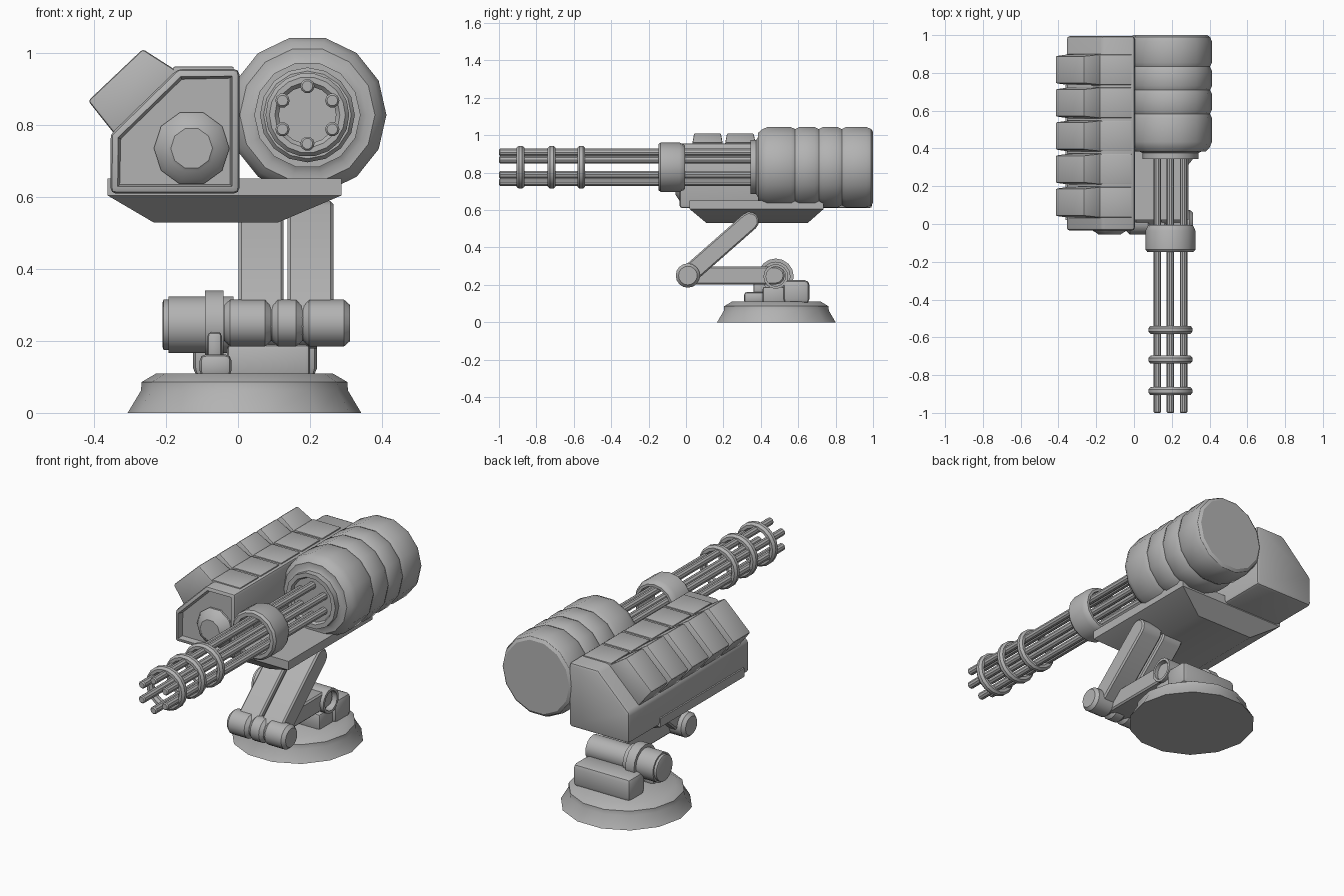
import bpy, bmesh, math
from mathutils import Vector

if "Cube" in bpy.data.objects:
    bpy.data.objects.remove(bpy.data.objects["Cube"])

GREY = bpy.data.materials.new("matte_grey")
GREY.diffuse_color = (0.45, 0.45, 0.45, 1)
GREY.use_nodes = True
GREY.node_tree.nodes["Principled BSDF"].inputs["Base Color"].default_value = GREY.diffuse_color


def finish(name, bm):
    bmesh.ops.recalc_face_normals(bm, faces=bm.faces)
    me = bpy.data.meshes.new(name)
    bm.to_mesh(me)
    bm.free()
    ob = bpy.data.objects.new(name, me)
    bpy.context.collection.objects.link(ob)
    me.materials.append(GREY)
    bpy.ops.object.select_all(action='DESELECT')
    ob.select_set(True)
    bpy.context.view_layer.objects.active = ob
    bpy.ops.object.shade_smooth_by_angle(angle=math.radians(32))
    return ob


def lathe(name, axis, centre, profile, n=14, closed=False):
    """Spin (distance along axis, radius) points around an axis."""
    bm = bmesh.new()
    rings = []
    for t, r in profile:
        ring = []
        for i in range(n):
            a = math.tau * i / n
            u, v = centre[0] + r * math.cos(a), centre[1] + r * math.sin(a)
            ring.append(bm.verts.new({'x': (t, u, v), 'y': (u, t, v), 'z': (u, v, t)}[axis]))
        rings.append(ring)
    pairs = list(zip(rings, rings[1:]))
    if closed:
        pairs.append((rings[-1], rings[0]))
    else:
        bm.faces.new(rings[0])
        bm.faces.new(rings[-1])
    for a, b in pairs:
        for i in range(n):
            j = (i + 1) % n
            bm.faces.new((a[i], a[j], b[j], b[i]))
    return finish(name, bm)


def prism_bm(profile, axis, lo, hi, bevel=0.0, segments=2):
    """Extrude a 2D outline along x or y, with rounded edges."""
    bm = bmesh.new()
    ends = [[bm.verts.new((t, u, v) if axis == 'x' else (u, t, v)) for u, v in profile]
            for t in (lo, hi)]
    for e in ends:
        bm.faces.new(e)
    n = len(profile)
    for i in range(n):
        j = (i + 1) % n
        bm.faces.new((ends[0][i], ends[0][j], ends[1][j], ends[1][i]))
    bmesh.ops.recalc_face_normals(bm, faces=bm.faces)
    if bevel:
        edges = [e for e in bm.edges if e.calc_face_angle() > 0.6]
        bmesh.ops.bevel(bm, geom=edges, offset=bevel, segments=segments,
                        profile=0.5, affect='EDGES')
    return bm


def box(name, x, y, z, bevel=0.012):
    rect = [(x[0], z[0]), (x[1], z[0]), (x[1], z[1]), (x[0], z[1])]
    return finish(name, prism_bm(rect, 'y', y[0], y[1], bevel))


def arm(name, x, a, b, r):
    """Flat bar with round ends between two points in the yz plane."""
    ang = math.atan2(b[1] - a[1], b[0] - a[0])
    pts = []
    for c, start in ((b, -math.pi / 2), (a, math.pi / 2)):
        for i in range(7):
            t = ang + start + math.pi * i / 6
            pts.append((c[0] + r * math.cos(t), c[1] + r * math.sin(t)))
    finish(name, prism_bm(pts, 'x', x[0], x[1], 0.008, 1))


# round base
lathe("base", 'z', (0.018, 0.483),
      [(0, 0.325), (0.062, 0.288), (0.086, 0.286), (0.11, 0.245)])

# brackets on the base
box("rear_bracket", (-0.125, 0.22), (0.52, 0.66), (0.10, 0.225), 0.025)
box("middle_bracket", (-0.03, 0.2), (0.41, 0.53), (0.10, 0.19))
box("front_bracket", (-0.107, -0.018), (0.31, 0.43), (0.10, 0.163), 0.018)
box("bracket_strut", (-0.085, -0.045), (0.36, 0.43), (0.15, 0.225), 0.012)

# shoulder drum, open at its right end
lathe("shoulder", 'x', (0.48, 0.245),
      [(-0.21, 0.062), (-0.207, 0.07), (-0.193, 0.07), (-0.193, 0.079), (-0.092, 0.079),
       (-0.092, 0.096), (-0.04, 0.096), (-0.04, 0.079), (-0.012, 0.079), (-0.012, 0.066),
       (0.1, 0.066), (0.22, 0.066), (0.22, 0.052), (0.15, 0.052)], 16)

# elbow with three rounded segments
elbow = []
for a, b in ((-0.04, 0.093), (0.093, 0.18), (0.18, 0.313)):
    elbow += [(a + 0.001, 0.05), (a + 0.018, 0.065), (b - 0.018, 0.065), (b - 0.001, 0.05)]
lathe("elbow", 'x', (0.01, 0.25), elbow, 16)

# arms
arm("lower_arm", (0.05, 0.2), (0.01, 0.25), (0.48, 0.25), 0.048)
for side, x in (("left", (0.002, 0.127)), ("right", (0.138, 0.265))):
    arm(side + "_upper_arm", x, (0.01, 0.25), (0.34, 0.54), 0.05)

# tray: straight rim above a tapered underside
bm = bmesh.new()
layers = []
for x0, x1, y0, y1, z in ((-0.235, 0.112, 0.11, 0.65, 0.53), (-0.363, 0.288, 0.02, 0.735, 0.605),
                          (-0.363, 0.288, 0.02, 0.735, 0.652)):
    layers.append([bm.verts.new((x, y, z)) for x, y in ((x0, y0), (x1, y0), (x1, y1), (x0, y1))])
bm.faces.new(layers[0])
bm.faces.new(layers[2])
for a, b in zip(layers, layers[1:]):
    for i in range(4):
        j = (i + 1) % 4
        bm.faces.new((a[i], a[j], b[j], b[i]))
finish("tray", bm)

# ammunition housing with a recessed front panel
outline = [(-0.355, 0.61), (0.004, 0.61), (0.004, 0.957), (-0.168, 0.957), (-0.355, 0.775)]
bm = prism_bm(outline, 'y', -0.035, 0.995, 0.016)
bm.normal_update()
front = max((f for f in bm.faces if f.normal.y < -0.99), key=lambda f: f.calc_area())
bmesh.ops.inset_region(bm, faces=[front], thickness=0.006)
bmesh.ops.inset_region(bm, faces=[front], thickness=0.008, depth=-0.03)
finish("housing", bm)

# front knob
lathe("knob", 'y', (-0.129, 0.736),
      [(0.01, 0.105), (-0.015, 0.105), (-0.035, 0.09), (-0.05, 0.066), (-0.056, 0.058)], 10)

# five tapered pods along the sloped shoulder, each with a top plate
for k in range(5):
    yc = 0.115 + 0.1755 * k
    pod = prism_bm([(-0.335, 0.765), (-0.16, 0.945), (-0.265, 1.012), (-0.417, 0.868)],
                   'y', yc - 0.084, yc + 0.084)
    for v in pod.verts:
        if v.co.x < -0.4 or v.co.z > 1.0:
            v.co.y = yc + (v.co.y - yc) * 0.86
    bmesh.ops.bevel(pod, geom=pod.edges[:], offset=0.008, segments=2, profile=0.5, affect='EDGES')
    finish("pod_%d" % (k + 1), pod)
    box("top_plate_%d" % (k + 1), (-0.18, -0.012), (yc - 0.08, yc + 0.08), (0.945, 0.963), 0.004)

# motor drum with ribs and a stepped front collar
AXIS = (0.193, 0.829)
drum = [(0.36, 0.117), (0.345, 0.125), (0.345, 0.148), (0.375, 0.148), (0.385, 0.165),
        (0.385, 0.188), (0.405, 0.207), (0.435, 0.22)]
for y in (0.583, 0.71, 0.833):
    drum += [(y - 0.022, 0.22), (y, 0.209), (y + 0.022, 0.22)]
drum += [(0.965, 0.22), (0.99, 0.21), (1.0, 0.195)]
lathe("motor_drum", 'y', AXIS, drum)

# six barrels
for i in range(6):
    a = math.radians(30 + 60 * i)
    lathe("barrel_%d" % (i + 1), 'y',
          (AXIS[0] + 0.08 * math.cos(a), AXIS[1] + 0.08 * math.sin(a)),
          [(-1.0, 0.015), (-0.994, 0.02), (0.38, 0.02)], 10)

# wide barrel sleeve
lathe("barrel_sleeve", 'y', AXIS,
      [(-0.148, 0.102), (-0.148, 0.122), (-0.136, 0.132), (-0.035, 0.132), (-0.012, 0.122),
       (-0.005, 0.115), (-0.005, 0.102)], 16, True)

# three barrel clamps
for k, y in enumerate((-0.885, -0.718, -0.56)):
    ring = [(y + 0.023 * math.cos(math.tau * i / 8 + math.pi / 8),
             0.098 + 0.02 * math.sin(math.tau * i / 8 + math.pi / 8)) for i in range(8)]
    lathe("barrel_clamp_%d" % (k + 1), 'y', AXIS, ring, 18, True)
